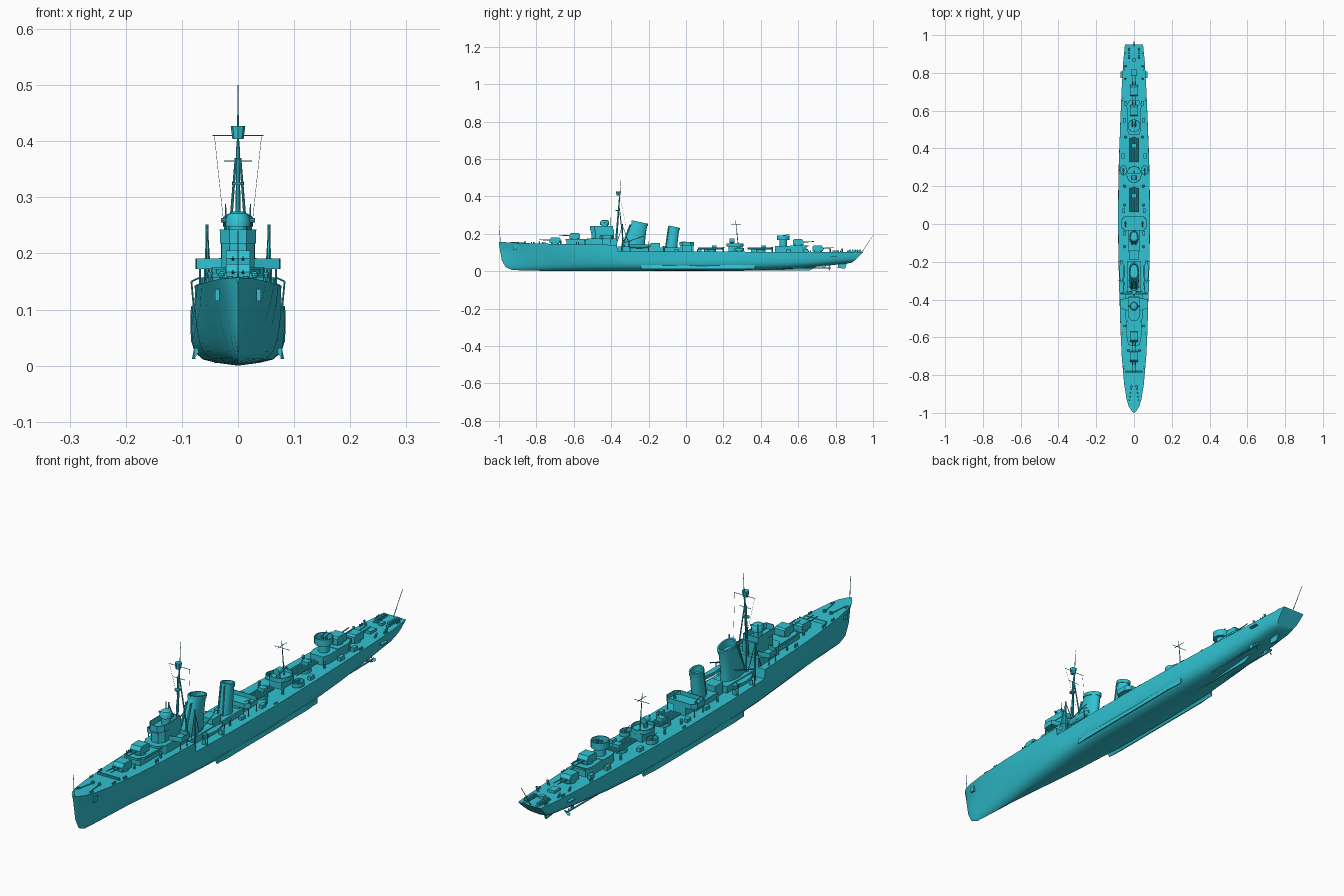
import bpy, bmesh, math
from mathutils import Vector

paint = bpy.data.materials.new("teal_paint")
paint.diffuse_color = (0.03, 0.55, 0.65, 1)

def finish(name, bm, smooth=False):
    bmesh.ops.recalc_face_normals(bm, faces=bm.faces)
    me = bpy.data.meshes.new(name)
    bm.to_mesh(me)
    bm.free()
    ob = bpy.data.objects.new(name, me)
    bpy.context.collection.objects.link(ob)
    me.materials.append(paint)
    if smooth:
        bpy.ops.object.select_all(action='DESELECT')
        ob.select_set(True)
        bpy.context.view_layer.objects.active = ob
        bpy.ops.object.shade_smooth_by_angle(angle=math.radians(35))
    return ob

def loft(name, rings, smooth=True):
    bm = bmesh.new()
    vs = [[bm.verts.new(p) for p in r] for r in rings]
    n = len(vs[0])
    for a, b in zip(vs, vs[1:]):
        for i in range(n):
            bm.faces.new((a[i], a[(i + 1) % n], b[(i + 1) % n], b[i]))
    bm.faces.new(vs[0])
    bm.faces.new(vs[-1])
    return finish(name, bm, smooth)

def box(name, x, y, z, sx, sy, sz):
    """Box from its base centre; a non-zero x gives one on each side."""
    for s in ((1, -1) if x else (1,)):
        loft(name, [[(s * x + i * sx / 2, y + j * sy / 2, h) for i, j in ((1, 1), (-1, 1), (-1, -1), (1, -1))]
                    for h in (z, z + sz)], False)

def rod(name, a, b, r, r2=None, n=8, mirror=False):
    a, b = Vector(a), Vector(b)
    q = (b - a).to_track_quat('Z', 'Y')
    for s in ((1, -1) if mirror else (1,)):
        rings = []
        for c, rad in ((a, r), (b, r if r2 is None else r2)):
            ps = [c + q @ Vector((math.cos(t) * rad, math.sin(t) * rad, 0)) for t in (k * math.tau / n for k in range(n))]
            rings.append([(p.x * s, p.y, p.z) for p in ps])
        loft(name, rings)

def side_prism(name, profile, w, x=0):
    for s in ((1, -1) if x else (1,)):
        loft(name, [[(s * x + e * w, y, z) for y, z in profile] for e in (-1, 1)], False)

def tub(name, outline, z0, z1, wall=0.0025):
    """Plan outline with a raised bulwark around a sunken floor."""
    c = sum((Vector(p) for p in outline), Vector((0, 0))) / len(outline)
    inner = [p + (c - p).normalized() * wall * 1.3 for p in map(Vector, outline)]
    loft(name, [[(x, y, z0) for x, y in outline], [(x, y, z1) for x, y in outline],
                [(x, y, z1) for x, y in inner], [(x, y, z0 + 0.003) for x, y in inner]], False)

def ellipse(cx, cy, rx, ry, n=20):
    return [(cx + rx * math.cos(k * math.tau / n), cy + ry * math.sin(k * math.tau / n)) for k in range(n)]

def mir(half):
    return half + [(-x, y) for x, y in reversed(half)]

# Hull: y, half width, side height, deck half width, deck height, keel height, fullness
stations = [(-1, .001, .15, .003, .157, .145, 0), (-.985, .006, .12, .016, .156, .06, 0),
            (-.965, .014, .115, .028, .155, .022, 0), (-.93, .024, .112, .039, .153, .007, 0),
            (-.85, .040, .11, .052, .150, .003, .1), (-.7, .057, .107, .065, .146, .002, .3),
            (-.55, .068, .105, .072, .143, .001, .55), (-.37, .078, .104, .076, .141, 0, .8),
            (-.365, .078, .104, .078, .107, 0, .8), (-.15, .083, .103, .083, .106, 0, 1),
            (.1, .085, .102, .084, .105, 0, 1), (.35, .08, .101, .079, .104, .003, 1),
            (.55, .073, .1, .072, .103, .011, .9), (.72, .065, .099, .065, .102, .026, .85),
            (.86, .057, .099, .057, .102, .041, .85), (.95, .048, .1, .048, .104, .047, .85)]
full = [(0, 0), (.45, .05), (.74, .11), (.91, .24), (.98, .42), (1, .66), (.99, 1)]
fine = [(0, 0), (.10, .04), (.22, .11), (.36, .24), (.54, .45), (.76, .74), (1, 1)]
rings = []
for y, w, zm, wt, zt, k, f in stations:
    half = [((a[0] * f + b[0] * (1 - f)) * w, k + (a[1] * f + b[1] * (1 - f)) * (zm - k)) for a, b in zip(full, fine)]
    half.append((wt, zt))
    rake = 1.05 if y == .95 else 0
    rings.append([(x, y - rake * (zt - z), z) for x, z in half] +
                 [(-x, y - rake * (zt - z), z) for x, z in reversed(half[1:])])
loft("hull", rings)

# Underwater fittings
side_prism("skeg", [(.25, .004), (.66, .004), (.72, .035), (.3, .035)], .003)
side_prism("rudder", [(.81, .018), (.85, .014), (.865, .055), (.82, .055)], .003)
for s in (1, -1):
    loft("bilge_keel", [[(s * .066, y, .03), (s * .078, y, .032), (s * (.082 if e else .076), y, .012), (s * .078, y, .012)]
                        for y, e in ((-.24, 0), (-.18, 1), (.3, 1), (.37, 0))], False)
    for k in range(3):
        t = k * math.tau / 3
        d, u = Vector((math.cos(t), 0, math.sin(t))), Vector((-math.sin(t), .5, math.cos(t)))
        c = Vector((s * .034, .765, .018))
        blade = [c, c + d * .010 + u * .006, c + d * .016, c + d * .010 - u * .006]
        loft("propeller_blade", [blade, [p + Vector((0, .001, 0)) for p in blade]], False)
rod("propeller_shaft", (.034, .5, .016), (.034, .775, .018), .003, mirror=True)
side_prism("shaft_strut", [(.73, .018), (.745, .018), (.745, .05), (.73, .05)], .0015, .034)
box("propeller_guard", .066, .79, .078, .012, .035, .004)

# Twin gun mount: d is the facing direction along y
def gun(y, z, d):
    rod("gun_base", (0, y, z), (0, y, z + .008), .022, n=16)
    pr = [(.028, .006), (.030, .022), (.020, .036), (-.022, .036), (-.028, .030), (-.028, .006)]
    side_prism("gun_shield", [(y + d * a, z + b) for a, b in pr], .021)
    rod("gun_barrel", (.009, y + d * .02, z + .020), (.009, y + d * .085, z + .024), .0028, .0018, mirror=True)

side_prism("gun_deckhouse_front", [(-.64, .14), (-.64, .168), (-.48, .168), (-.48, .14)], .033)
tub("gun_deck_front", mir([(.022, -.645), (.038, -.62), (.040, -.50)]), .164, .172)
gun(-.70, .145, -1)
gun(-.595, .169, -1)
gun(.60, .135, 1)
gun(.705, .102, 1)

# Bridge
def block(name, half, z0, z1):
    loft(name, [[(x, y, z) for x, y in mir(half)] for z in (z0, z1)], False)
block("bridge_base", [(.025, -.53), (.045, -.50), (.048, -.37)], .14, .175)
block("bridge_house", [(.014, -.505), (.029, -.485), (.030, -.385)], .17, .222)
tub("bridge_top", mir([(.015, -.512), (.032, -.49), (.032, -.39)]), .218, .243)
tub("bridge_wings", mir([(.03, -.46), (.074, -.445), (.076, -.40), (.03, -.39)]), .172, .191)
box("bridge_window_band", 0, -.5, .205, .03, .014, .008)
rod("director_base", (0, -.435, .22), (0, -.435, .25), .017, n=16)
loft("director", [[(x, y, z) for x, y in ellipse(0, -.435, r, r * 1.1)] for z, r in
                  ((.248, .022), (.262, .022), (.271, .017), (.275, .008))])
rod("rangefinder", (-.03, -.435, .259), (.03, -.435, .259), .004)
rod("bridge_aerial", (.022, -.405, .24), (.022, -.405, .288), .0015, .001, mirror=True)
for y in (-.445, -.405):
    rod("wing_post", (.068, y, .14), (.068, y, .174), .0018, n=6, mirror=True)

# Tripod mast, lookout, yards
rod("mast", (0, -.375, .14), (0, -.355, .40), .006, .003)
rod("mast_leg", (.024, -.33, .11), (.004, -.36, .37), .0035, .002, mirror=True)
rod("topmast", (0, -.355, .38), (0, -.347, .50), .002, .0008, 6)
rod("mast_lookout", (0, -.362, .404), (0, -.361, .427), .010, .013, 8)
rod("mast_radar_platform", (0, -.366, .322), (0, -.366, .327), .011, n=10)
rod("yard", (-.045, -.356, .41), (.045, -.356, .41), .001, n=6)
rod("lower_yard", (-.025, -.358, .365), (.025, -.358, .365), .001, n=6)
rod("rigging", (.042, -.356, .41), (.024, -.32, .24), .0004, n=4, mirror=True)

# Funnels
def funnel(name, levels, slant):
    rs = [[(x, y, z + (-slant * (y - cy) if z > .2 else 0)) for x, y in ellipse(0, cy, rx, ry, 24)]
          for cy, z, rx, ry in levels]
    loft(name, rs)
funnel("front_funnel", [(-.285, .10, .027, .066), (-.28, .15, .027, .060), (-.26, .215, .025, .046),
                        (-.249, .25, .024, .041), (-.249, .25, .027, .044), (-.246, .263, .027, .044),
                        (-.246, .263, .021, .037), (-.25, .235, .020, .036)], .22)
funnel("rear_funnel", [(-.078, .10, .024, .031), (-.075, .15, .023, .030), (-.064, .225, .021, .027),
                       (-.064, .225, .024, .030), (-.062, .238, .024, .030), (-.062, .238, .018, .024),
                       (-.064, .215, .017, .023)], .22)
rod("front_steam_pipe", (.012, -.345, .12), (.010, -.298, .25), .004, mirror=True)
rod("rear_steam_pipe", (.010, -.11, .12), (.008, -.093, .238), .003, mirror=True)
box("front_funnel_house", 0, -.28, .1, .075, .17, .032)
box("rear_funnel_house", 0, -.08, .1, .066, .13, .028)
box("boiler_intake", 0, -.165, .1, .05, .05, .05)

# Derrick posts, boats and davits beside the front funnel
rod("derrick_post", (.055, -.34, .10), (.055, -.34, .252), .004, .0025, mirror=True)
for y in (-.37, -.305):
    rod("derrick_stay", (.060 if y < -.35 else .049, y, .15), (.055, -.34, .245), .0015, n=6, mirror=True)
rod("derrick_boom", (.055, -.335, .15), (.052, -.22, .19), .002, n=6, mirror=True)
for s in (1, -1):
    loft("ship_boat", [[(s * .066 + w * a, y, .122 + h + b * d) for a, b in ((-1, 1), (-.75, .3), (0, 0), (.75, .3), (1, 1))]
                       for y, w, h, d in ((-.31, .002, .012, .013), (-.29, .009, .002, .020),
                                          (-.25, .012, 0, .020), (-.21, .009, .002, .020), (-.19, .004, .008, .014))])
for y in (-.30, -.20):
    rod("boat_davit", (.079, y, .105), (.083, y, .15), .0018, n=6, mirror=True)
    rod("boat_davit_arm", (.083, y, .15), (.066, y, .158), .0018, n=6, mirror=True)
    box("boat_cradle", .066, y, .104, .014, .004, .022)

# Midship light gun platform
tub("midship_platform", mir([(.05, -.035), (.066, -.02), (.066, .025), (.05, .042)]), .138, .157)
box("midship_house", 0, .005, .1, .05, .07, .04)
for y in (-.02, .03):
    rod("platform_post", (.058, y, .1), (.058, y, .14), .0018, n=6, mirror=True)

def light_gun(x, y, z, d=-1, mirror=True):
    rod("light_gun_mount", (x, y, z), (x, y, z + .012), .005, .004, mirror=mirror)
    rod("light_gun_barrel", (x, y - d * .01, z + .012), (x, y + d * .028, z + .020), .0018, .0012, 6, mirror)
light_gun(.045, .003, .141)

# Torpedo tubes
for y in (.135, .40):
    rod("torpedo_turntable", (0, y, .1), (0, y, .117), .026, n=20)
    for i in range(5):
        x = (i - 2) * .0095
        rod("torpedo_tube", (x, y - .072, .122), (x, y + .06 - abs(x) * .3, .122), .0045)
    box("torpedo_control_hood", 0, y + .015, .124, .028, .024, .014)

# Searchlight platform and short mainmast
box("searchlight_house", 0, .265, .1, .052, .075, .034)
tub("searchlight_platform", ellipse(0, .262, .040, .045), .132, .148)
rod("searchlight_pedestal", (0, .245, .13), (0, .245, .156), .008)
rod("searchlight", (0, .232, .163), (0, .258, .163), .012, n=14)
rod("mainmast", (0, .28, .13), (0, .265, .272), .0025, .001)
rod("mainmast_yard", (-.033, .268, .242), (.033, .268, .242), .001, n=6)
rod("mainmast_spreader", (0, .24, .252), (0, .295, .252), .001, n=6)
for s in (1, -1):
    tub("side_gun_tub", ellipse(s * .056, .285, .020, .026, 14), .108, .124)
    rod("side_gun_tub_base", (s * .056, .285, .1), (s * .056, .285, .11), .015, n=12)
light_gun(.056, .285, .112)

# Aft deckhouse and round gun tub
block("aft_deckhouse", [(.028, .475), (.036, .50), (.036, .62), (.025, .645)], .10, .136)
rod("aft_tub_base", (0, .52, .13), (0, .52, .17), .020, n=14)
tub("aft_gun_tub", ellipse(0, .52, .033, .034), .166, .192)
light_gun(.008, .525, .178, 1)
tub("aft_gun_deck", mir([(.036, .555), (.039, .63), (.026, .655)]), .131, .138)

# Bow fittings
rod("jackstaff", (0, -.992, .15), (0, -.998, .24), .0014, .001, 6)
rod("ensign_staff", (0, .94, .10), (0, .999, .19), .0016, .001, 6)
rod("capstan", (.014, -.86, .148), (.014, -.86, .160), .006, .005, 10, True)
rod("anchor_chain", (.014, -.86, .152), (.024, -.935, .155), .0018, n=6, mirror=True)
box("anchor", .037, -.915, .115, .008, .018, .022)
side_prism("breakwater", [(-.785, .145), (-.788, .158), (-.782, .158), (-.778, .145)], .046)
for y, x in ((-.93, .030), (-.82, .048), (-.76, .053), (-.58, .062), (.12, .076), (.66, .060), (.82, .052), (.91, .043)):
    z = .148 if y < -.4 else .102
    for e in (-.006, .006):
        rod("bollard", (x, y + e, z - .006), (x, y + e, z + .009), .003, mirror=True)
for x, y, h in ((.03, -.67, .16), (.05, -.54, .163), (.05, -.12, .13), (.05, .1, .12), (.05, .2, .125), (.045, .46, .125)):
    rod("deck_vent", (x, y, .1), (x, y, h), .004, mirror=True)
    rod("deck_vent_cap", (x, y, h), (x, y, h + .004), .007, .005, mirror=True)
for x, y in ((.052, -.05), (.055, .07), (.058, .36), (.052, .55), (.045, .64)):
    box("deck_locker", x, y, .1, .014, .024, .018)

# Stern: depth charge racks, throwers, hatches
box("stern_hatch", 0, .80, .1, .03, .035, .012)
box("stern_winch", 0, .87, .1, .018, .02, .012)
box("charge_rack", .027, .905, .1, .013, .075, .006)
for k in range(5):
    rod("depth_charge", (.021, .878 + k * .013, .111), (.033, .878 + k * .013, .111), .005, mirror=True)
for y in (.77, .835):
    rod("charge_thrower", (.042, y, .1), (.050, y, .120), .004, mirror=True)
